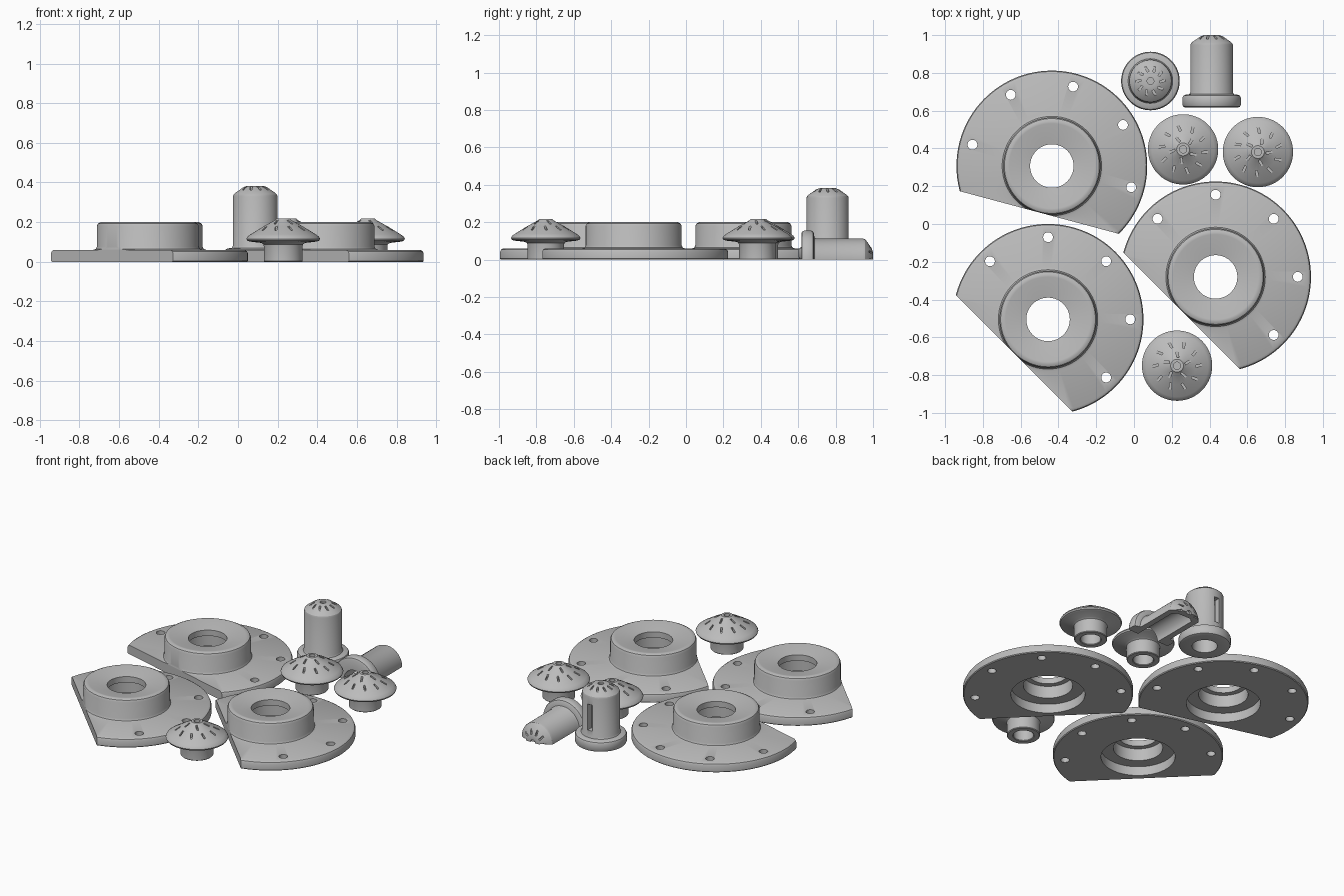
import bpy, bmesh, math
from mathutils import Matrix, Vector

if "Cube" in bpy.data.objects:
    bpy.data.objects.remove(bpy.data.objects["Cube"])

grey = bpy.data.materials.new("plain_grey")
grey.use_nodes = True
grey.diffuse_color = (0.5, 0.5, 0.5, 1)
grey.node_tree.nodes["Principled BSDF"].inputs["Base Color"].default_value = (0.5, 0.5, 0.5, 1)


def to_object(name, bm):
    bmesh.ops.recalc_face_normals(bm, faces=bm.faces)
    mesh = bpy.data.meshes.new(name)
    bm.to_mesh(mesh)
    bm.free()
    mesh.materials.append(grey)
    obj = bpy.data.objects.new(name, mesh)
    bpy.context.collection.objects.link(obj)
    return obj


def lathe(name, profile, closed=False, steps=80):
    """Spin an (r, z) profile about the z axis."""
    bm = bmesh.new()
    vs = [bm.verts.new((r, 0, z)) for r, z in profile]
    pairs = list(zip(vs, vs[1:])) + ([(vs[-1], vs[0])] if closed else [])
    es = [bm.edges.new(p) for p in pairs]
    bmesh.ops.spin(bm, geom=vs + es, cent=(0, 0, 0), axis=(0, 0, 1),
                   angle=math.tau, steps=steps, use_merge=True)
    bmesh.ops.remove_doubles(bm, verts=bm.verts, dist=0.0001)
    return to_object(name, bm)


def box(loc, size, turn=0.0):
    return ("box", Matrix.LocRotScale(Vector(loc), Matrix.Rotation(turn, 3, 'Z'), Vector(size)))


def rod(loc, radius, depth):
    return ("rod", Matrix.LocRotScale(Vector(loc), None, Vector((radius, radius, depth))))


def cut(obj, shapes):
    """Subtract all the given boxes and rods."""
    bm = bmesh.new()
    for kind, m in shapes:
        if kind == "box":
            bmesh.ops.create_cube(bm, size=1, matrix=m)
        else:
            bmesh.ops.create_cone(bm, cap_ends=True, segments=24, radius1=1, radius2=1,
                                  depth=1, matrix=m)
    tool = to_object("cutter", bm)
    tool.hide_render = True
    mod = obj.modifiers.new("cut", 'BOOLEAN')
    mod.operation, mod.solver, mod.object = 'DIFFERENCE', 'EXACT', tool
    select(obj)
    bpy.ops.object.modifier_apply(modifier=mod.name)
    bpy.data.objects.remove(tool)


def select(obj):
    bpy.ops.object.select_all(action='DESELECT')
    obj.select_set(True)
    bpy.context.view_layer.objects.active = obj


def finish(obj):
    select(obj)
    bpy.ops.object.shade_smooth_by_angle(angle=math.radians(32))


def copy(obj, name, loc, turn):
    new = bpy.data.objects.new(name, obj.data)
    bpy.context.collection.objects.link(new)
    new.location, new.rotation_euler.z = loc, turn
    return new


def slots(count, radius, length, z, phase=0.0):
    """Ring of small, slightly skewed radial slots."""
    out = []
    for i in range(count):
        a = math.tau * i / count + phase
        out.append(box((radius * math.cos(a), radius * math.sin(a), z),
                       (length, 0.011, 0.04), a + 0.25))
    return out


# Flange plates: round plate with a hollow dished boss and one straight side
flange = lathe("flange_plate_back", [
    (0.22, 0), (0.5, 0), (0.505, 0.005), (0.505, 0.042), (0.5, 0.053), (0.488, 0.06),
    (0.275, 0.06), (0.263, 0.064), (0.257, 0.076), (0.257, 0.18), (0.251, 0.193),
    (0.237, 0.2), (0.225, 0.199), (0.115, 0.178), (0.115, 0.14), (0.147, 0.14),
    (0.147, 0.06), (0.22, 0.06)], closed=True, steps=112)
bolt_holes = [rod((0.435 * math.cos(a), 0.435 * math.sin(a), 0.03), 0.026, 0.2)
              for a in (math.radians(45 * k) for k in range(5))]
cut(flange, bolt_holes + [box((0, -0.755, 0.03), (2, 1, 0.5))])
finish(flange)
flange.location = (-0.435, 0.307, 0)
flange.rotation_euler.z = math.radians(-15)
copy(flange, "flange_plate_right", (0.432, -0.28, 0), math.radians(-45))
copy(flange, "flange_plate_left", (-0.455, -0.505, 0), math.radians(-45))

# Mushroom caps on short hollow stems
cap = lathe("mushroom_cap_front", [
    (0, 0.195), (0.019, 0.195), (0.019, 0.218), (0.034, 0.218), (0.042, 0.21),
    (0.1, 0.178), (0.165, 0.138), (0.18, 0.127), (0.186, 0.116), (0.182, 0.107),
    (0.17, 0.102), (0.11, 0.095), (0.1, 0.088), (0.098, 0.08), (0.098, 0.004),
    (0.094, 0), (0.064, 0), (0.06, 0.004), (0.06, 0.1), (0, 0.1)])
cut(cap, slots(10, 0.115, 0.034, 0.172) + slots(5, 0.06, 0.034, 0.205, 0.3))
finish(cap)
cap.location = (0.228, -0.75, 0)
copy(cap, "mushroom_cap_middle", (0.26, 0.395, 0), 0.5)
copy(cap, "mushroom_cap_right", (0.656, 0.381, 0), 0.9)


# Hollow plungers: flanged tube with a slotted domed tip
def plunger(name):
    obj = lathe(name, [
        (0, 0.37), (0.018, 0.37), (0.018, 0.383), (0.04, 0.383), (0.06, 0.376),
        (0.1, 0.348), (0.11, 0.339), (0.113, 0.328), (0.113, 0.08), (0.118, 0.07),
        (0.14, 0.067), (0.15, 0.062), (0.155, 0.052), (0.155, 0.014), (0.15, 0.004),
        (0.14, 0), (0.075, 0), (0.075, 0.31), (0.05, 0.335), (0, 0.335)])
    cut(obj, slots(10, 0.067, 0.034, 0.382))
    return obj


upright = plunger("upright_plunger")
cut(upright, [box((0, 0.2, 0.27), (0.4, 0.2, 0.4)), box((0, 0.1, 0.2), (0.035, 0.1, 0.17))])
finish(upright)
upright.location = (0.087, 0.757, 0)

# Half plunger lying on its split face
half = plunger("lying_half_plunger")
cut(half, [box((0, 0.5, 0.2), (1, 1, 1))])
finish(half)
half.location = (0.411, 0.617, 0)
half.rotation_euler.x = math.radians(-90)
